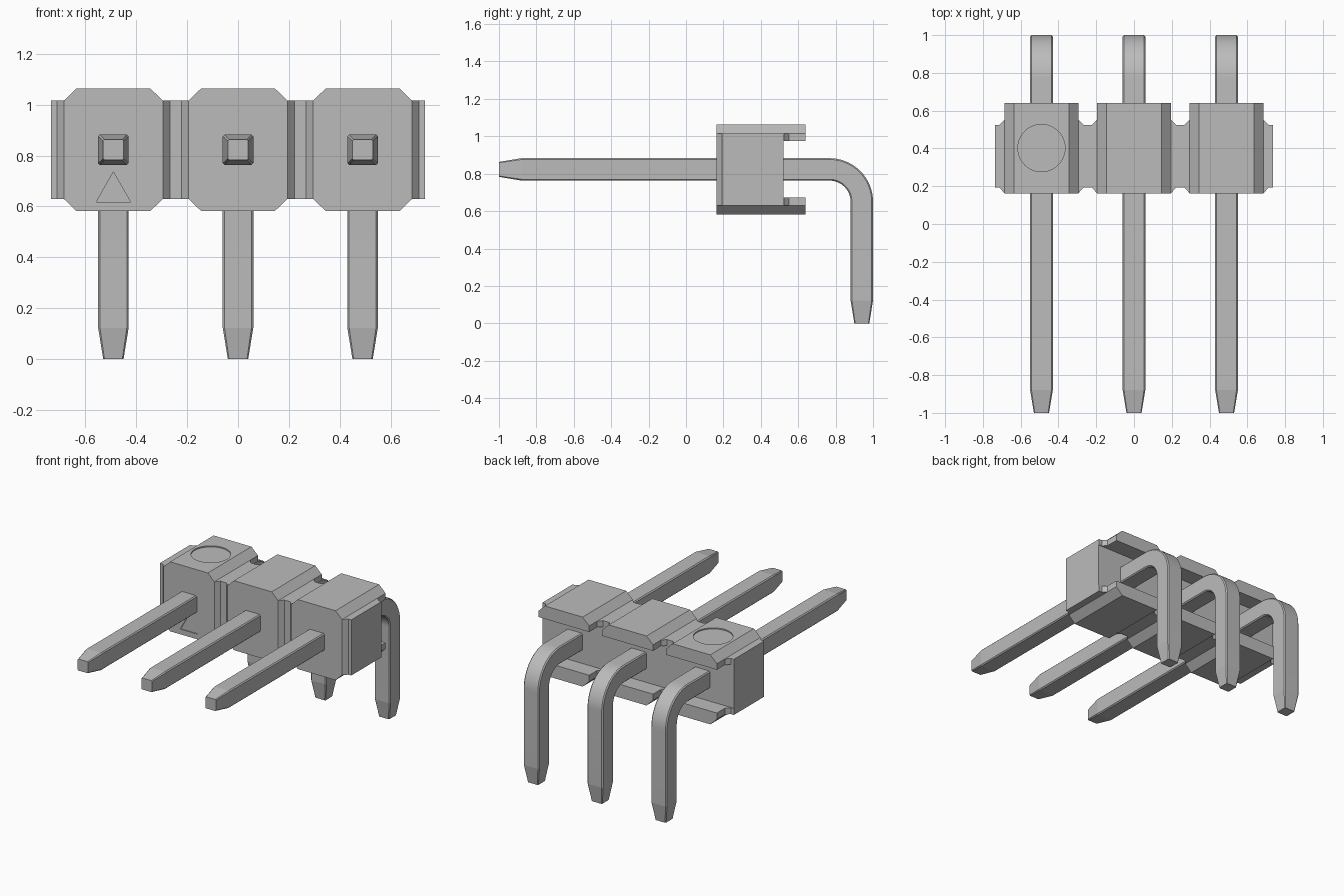
import bpy, bmesh, math
from mathutils import Vector

cube = bpy.data.objects.get("Cube")
if cube:
    bpy.data.objects.remove(cube, do_unlink=True)

PITCH = 0.49
CENTRES = (-PITCH, 0, PITCH)
MID_Z = 0.823

grey = bpy.data.materials.new("plain grey")
grey.use_nodes = True
grey.diffuse_color = (0.5, 0.5, 0.5, 1)
for node in grey.node_tree.nodes:
    if node.type == 'BSDF_PRINCIPLED':
        node.inputs["Base Color"].default_value = (0.5, 0.5, 0.5, 1)


def finish(name, bm):
    bmesh.ops.recalc_face_normals(bm, faces=bm.faces)
    mesh = bpy.data.meshes.new(name)
    bm.to_mesh(mesh)
    bm.free()
    mesh.materials.append(grey)
    ob = bpy.data.objects.new(name, mesh)
    bpy.context.collection.objects.link(ob)
    return ob


def prism(name, points, axis, low, high):
    """Extrude a 2D outline along y (points are x, z) or z (points are x, y)."""
    bm = bmesh.new()
    place = (lambda p: (p[0], low, p[1])) if axis == 'y' else (lambda p: (p[0], p[1], low))
    face = bm.faces.new([bm.verts.new(place(p)) for p in points])
    new = bmesh.ops.extrude_face_region(bm, geom=[face])["geom"]
    step = Vector((0, high - low, 0) if axis == 'y' else (0, 0, high - low))
    bmesh.ops.translate(bm, vec=step, verts=[v for v in new if isinstance(v, bmesh.types.BMVert)])
    return finish(name, bm)


def combine(target, tool, operation):
    """Apply an exact boolean and discard the tool."""
    mod = target.modifiers.new("combine", 'BOOLEAN')
    mod.object, mod.operation, mod.solver = tool, operation, 'EXACT'
    bpy.context.view_layer.update()
    result = bpy.data.meshes.new_from_object(
        target.evaluated_get(bpy.context.evaluated_depsgraph_get()))
    target.modifiers.clear()
    target.data = result
    bpy.data.objects.remove(tool, do_unlink=True)


# Housing: plan outline with narrow necks between the three blocks
front_half = [(0.195, 0.162), (0.222, 0.192), (0.245, 0.192)]
back_half = [(0.195, 0.64), (0.195, 0.552), (0.222, 0.525), (0.245, 0.525)]


def edge_row(half):
    unit = [(-x, y) for x, y in reversed(half)] + half
    row = []
    for c in CENTRES:
        row += [(c + x, y) for x, y in unit[(1 if row else 0):]]
    return row


housing = prism("housing", edge_row(front_half) + edge_row(back_half)[::-1], 'z', 0.63, 1.016)

# Bevelled blocks, one around each pin
quarter = [(0.195, 0.193), (0.145, 0.241)]
octagon = (quarter + [(-x, z) for x, z in reversed(quarter)]
           + [(-x, -z) for x, z in quarter] + [(x, -z) for x, z in reversed(quarter)])
for c in CENTRES:
    block = prism("block", [(c + x, MID_Z + z) for x, z in octagon], 'y', 0.162, 0.64)
    combine(housing, block, 'UNION')

# Open channel along the back, leaving upper and lower flanges
channel = prism("channel_cutter", [(-1, 0.674), (1, 0.674), (1, 0.974), (-1, 0.974)],
                'y', 0.521, 0.8)
combine(housing, channel, 'DIFFERENCE')

# Shallow first-pin triangle on the front and round recess on top
triangle = prism("triangle_cutter", [(-PITCH - 0.067, 0.618), (-PITCH + 0.067, 0.618),
                                     (-PITCH, 0.736)], 'y', 0.1, 0.168)
combine(housing, triangle, 'DIFFERENCE')
circle = [(-PITCH + 0.125 * math.cos(math.tau * i / 48), 0.402 + 0.125 * math.sin(math.tau * i / 48))
          for i in range(48)]
combine(housing, prism("round_cutter", circle, 'z', 1.056, 1.2), 'DIFFERENCE')

# Bent pins: (y, z, heading below horizontal, half width) along the path
HALF, TIP, BEND = 0.06, 0.04, 0.173
STEPS = 16
path = [(-1, MID_Z, 0, TIP), (-0.88, MID_Z, 0, HALF)]
for i in range(STEPS + 1):
    a = math.pi / 2 * i / STEPS
    path.append((0.767 + BEND * math.sin(a), MID_Z - BEND + BEND * math.cos(a), a, HALF))
path += [(0.94, 0.123, math.pi / 2, HALF), (0.94, 0, math.pi / 2, TIP)]

# Square section with slightly eased corners
e = 0.88
section = [(1, e), (e, 1), (-e, 1), (-1, e), (-1, -e), (-e, -1), (e, -1), (1, -e)]


def pin(name, x):
    bm = bmesh.new()
    rings = []
    for y, z, a, h in path:
        rings.append([bm.verts.new((x + u * h, y + v * h * math.sin(a), z + v * h * math.cos(a)))
                      for u, v in section])
    n = len(section)
    for r, s in zip(rings, rings[1:]):
        for i in range(n):
            j = (i + 1) % n
            bm.faces.new((r[i], r[j], s[j], s[i]))
    bm.faces.new(rings[0])
    bm.faces.new(rings[-1])
    ob = finish(name, bm)
    ob.data.shade_smooth()
    ob.data.set_sharp_from_angle(angle=math.radians(8))


for label, c in zip(("right", "middle", "left"), CENTRES):
    pin(label + "_pin", c)
